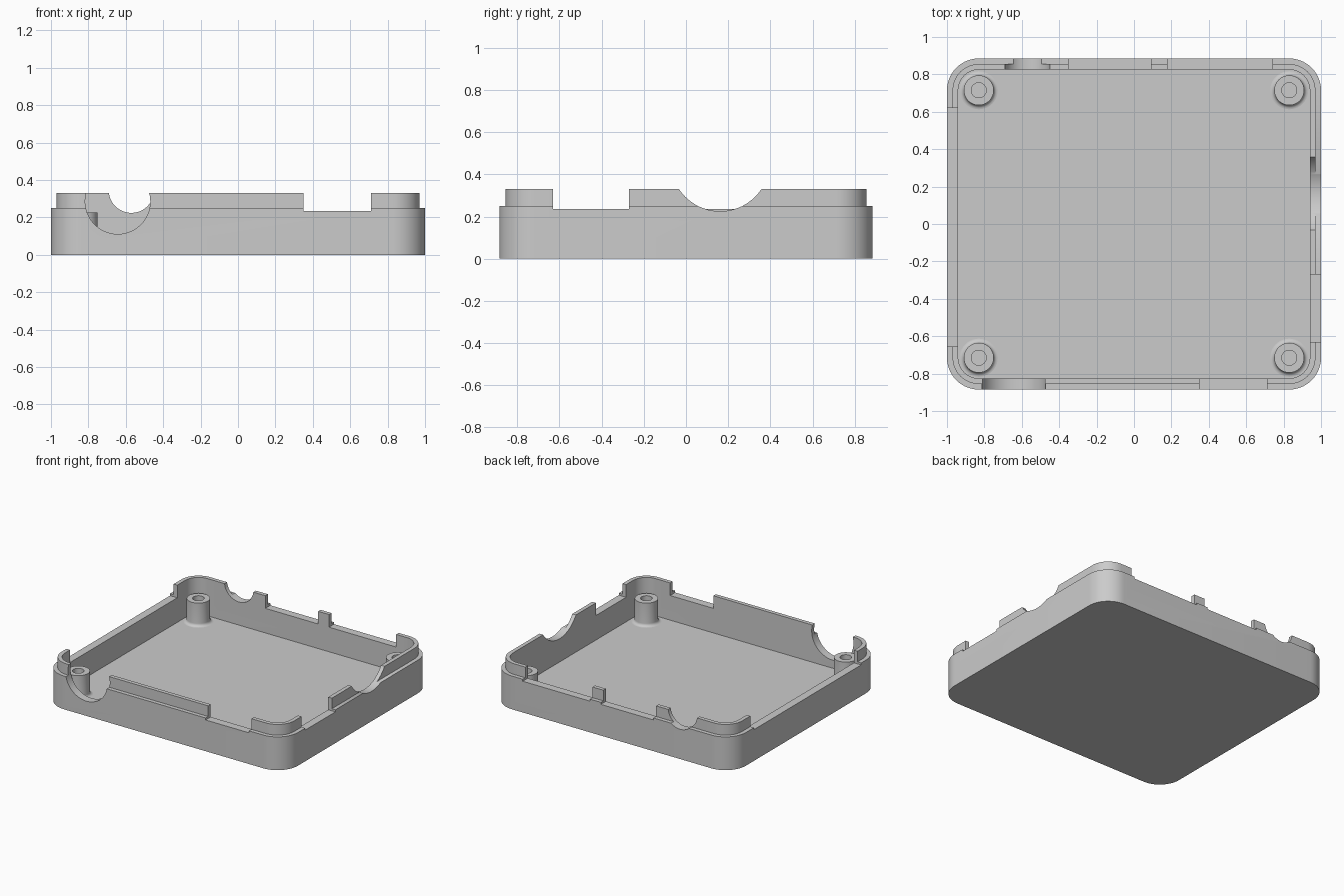
import bpy, bmesh, math
from mathutils import Matrix, Vector

old = bpy.data.objects.get("Cube")
if old:
    bpy.data.objects.remove(old, do_unlink=True)

CORNER_X, CORNER_Y = 0.83, 0.715      # centres of the rounded corners
RIM, LIP, FLOOR, NOTCH = 0.25, 0.33, 0.05, 0.235
OUTER, STEP, INNER = 0.17, 0.14, 0.11  # corner radii of the nested outlines
POST_TOP = 0.225

grey = bpy.data.materials.new("light grey plastic")
grey.use_nodes = True
colour = (0.6, 0.6, 0.6, 1)
grey.diffuse_color = colour
grey.node_tree.nodes["Principled BSDF"].inputs["Base Color"].default_value = colour


def to_object(name, bm):
    bmesh.ops.recalc_face_normals(bm, faces=bm.faces)
    mesh = bpy.data.meshes.new(name)
    bm.to_mesh(mesh)
    bm.free()
    mesh.materials.append(grey)
    obj = bpy.data.objects.new(name, mesh)
    bpy.context.collection.objects.link(obj)
    return obj


def activate(obj):
    bpy.ops.object.select_all(action='DESELECT')
    obj.select_set(True)
    bpy.context.view_layer.objects.active = obj


def smooth(obj):
    activate(obj)
    bpy.ops.object.shade_smooth_by_angle(angle=math.radians(30))


def rounded_outline(bm, radius, z, steps=14):
    loop = []
    for q, (sx, sy) in enumerate([(1, 1), (-1, 1), (-1, -1), (1, -1)]):
        for i in range(steps + 1):
            a = (q + i / steps) * math.pi / 2
            loop.append(bm.verts.new((sx * CORNER_X + radius * math.cos(a),
                                      sy * CORNER_Y + radius * math.sin(a), z)))
    return loop


def skin(bm, loops):
    for a, b in zip(loops, loops[1:]):
        for i in range(len(a)):
            j = (i + 1) % len(a)
            bm.faces.new((a[i], a[j], b[j], b[i]))


def box_cutter(x0, x1, y0, y1):
    bm = bmesh.new()
    bmesh.ops.create_cube(bm, size=1)
    bmesh.ops.scale(bm, vec=(x1 - x0, y1 - y0, 0.3), verts=bm.verts)
    bmesh.ops.translate(bm, vec=((x0 + x1) / 2, (y0 + y1) / 2, NOTCH + 0.15), verts=bm.verts)
    return to_object("notch_cutter", bm)


def round_cutter(centre, radius, axis):
    bm = bmesh.new()
    bmesh.ops.create_cone(bm, cap_ends=True, segments=96, radius1=radius,
                          radius2=radius, depth=0.16)
    turn = Vector((0, 0, 1)).rotation_difference(Vector(axis)).to_matrix().to_4x4()
    bmesh.ops.transform(bm, matrix=Matrix.Translation(centre) @ turn, verts=bm.verts)
    return to_object("port_cutter", bm)


# Tray: floor, outer wall, and thinner raised lip
bm = bmesh.new()
section = [(OUTER, 0), (OUTER, RIM), (STEP, RIM), (STEP, LIP), (INNER, LIP), (INNER, FLOOR)]
loops = [rounded_outline(bm, r, z) for r, z in section]
skin(bm, loops)
bm.faces.new(loops[0])
bm.faces.new(loops[-1])
tray = to_object("tray", bm)

# Notches and round port openings through the walls
cutters = [
    box_cutter(0.35, 0.71, -0.96, -0.8),     # front
    box_cutter(-0.35, 0.09, 0.8, 0.96),      # back
    box_cutter(0.18, 0.74, 0.8, 0.96),       # back
    box_cutter(0.91, 1.08, -0.63, -0.27),    # +x side
    box_cutter(-1.08, -0.91, -0.655, 0.62),  # -x side
    round_cutter((-0.643, -0.88, 0.285), 0.174, (0, 1, 0)),
    round_cutter((-0.57, 0.88, 0.345), 0.121, (0, 1, 0)),
    round_cutter((0.99, 0.162, 0.459), 0.234, (1, 0, 0)),
]
for cutter in cutters:
    cutter.hide_render = True
    activate(tray)
    mod = tray.modifiers.new("cut", 'BOOLEAN')
    mod.operation = 'DIFFERENCE'
    mod.solver = 'EXACT'
    mod.object = cutter
    bpy.ops.object.modifier_apply(modifier=mod.name)
    bpy.data.objects.remove(cutter, do_unlink=True)
smooth(tray)


# Hollow screw posts with a flared foot
def screw_post(name, x, y, sides=40):
    flare = 0.022
    profile = [(0.08 + flare, FLOOR - 0.01)]
    for i in range(6):
        a = i / 5 * math.pi / 2
        profile.append((0.08 + flare * (1 - math.sin(a)), FLOOR + flare * (1 - math.cos(a))))
    profile += [(0.08, POST_TOP), (0.04, POST_TOP), (0.04, FLOOR + 0.005)]
    bm = bmesh.new()
    rings = []
    for r, z in profile:
        rings.append([bm.verts.new((x + r * math.cos(t * math.tau / sides),
                                    y + r * math.sin(t * math.tau / sides), z))
                      for t in range(sides)])
    skin(bm, rings)
    bm.faces.new(rings[0])
    bm.faces.new(rings[-1])
    smooth(to_object(name, bm))


for side, sx in (("right", -1), ("left", 1)):
    for end, sy in (("front", -1), ("back", 1)):
        screw_post(f"{end}_{side}_screw_post", sx * CORNER_X, sy * CORNER_Y)
